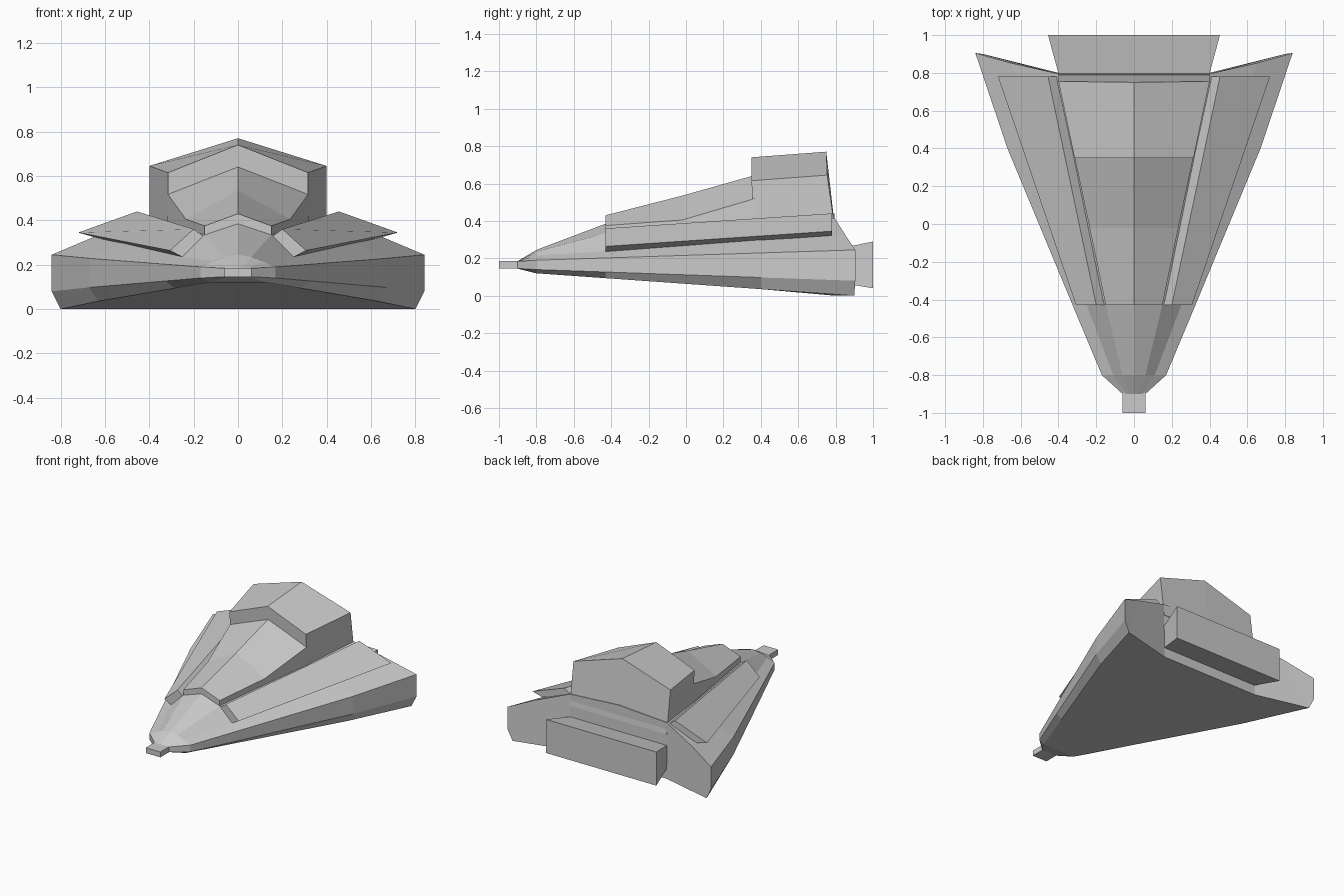
import bpy, bmesh

if "Cube" in bpy.data.objects:
    bpy.data.objects.remove(bpy.data.objects["Cube"])


def loft(name, sections, closed=False):
    """Skin half sections (lists of xyz, even count), cap the ends, mirror across x = 0."""
    bm = bmesh.new()
    rings = [[bm.verts.new(p) for p in s] for s in sections]
    n = len(rings[0])
    for a, b in zip(rings, rings[1:]):
        for i in range(n if closed else n - 1):
            j = (i + 1) % n
            bm.faces.new((a[i], a[j], b[j], b[i]))
    for r in (rings[0], rings[-1]):
        for i in range(n // 2 - 1):
            bm.faces.new((r[i], r[i + 1], r[n - 2 - i], r[n - 1 - i]))
    geom = bm.verts[:] + bm.edges[:] + bm.faces[:]
    bmesh.ops.mirror(bm, geom=geom, axis='X', merge_dist=0.0005)
    bmesh.ops.remove_doubles(bm, verts=bm.verts[:], dist=0.0005)
    bmesh.ops.recalc_face_normals(bm, faces=bm.faces[:])
    me = bpy.data.meshes.new(name)
    bm.to_mesh(me)
    bm.free()
    ob = bpy.data.objects.new(name, me)
    bpy.context.collection.objects.link(ob)
    return ob


def half_box(y, x, z0, z1):
    return [(0, y, z1), (x, y, z1), (x, y, z0), (0, y, z0)]


# Hull: y, crown z, inner (x, z), middle (x, z), outer x
def hull_section(y, crown, inner, mid, outer):
    t = (y + 0.8) / 1.7
    top, low, keel = 0.19 + 0.055 * t, 0.14 - 0.06 * t, 0.12 * (1 - t)
    kx = outer - 0.04
    return [(0, y, crown), (inner[0], y, inner[1]), (mid[0], y, mid[1]),
            (outer, y, top), (outer, y, low), (kx, y, keel),
            (kx / 2, y, keel), (0, y, keel)]


hull = [[(0, -.9, .185), (.02, -.9, .185), (.04, -.9, .185), (.06, -.9, .184),
         (.06, -.9, .146), (.05, -.9, .145), (.025, -.9, .145), (0, -.9, .145)],
        hull_section(-.8, .245, (.06, .235), (.11, .215), .17),
        hull_section(-.43, .385, (.15, .335), (.25, .237), .325),
        hull_section(.4, .42, (.32, .385), (.53, .295), .67),
        # swept-back tail corners
        [(0, .795, .44), (.4, .795, .415), (.65, .852, .325), (.84, .905, .245),
         (.84, .905, .08), (.8, .9, 0), (.4, .8, 0), (0, .8, 0)]]
loft("hull", hull)

# Raised spine over the front deck: y, ridge z, edge x, edge z, base z
spine = [(-.43, .43, .15, .375, .30), (-.02, .535, .235, .405, .32),
         (.37, .645, .318, .52, .34)]
loft("spine", [[(0, y, r), (x, y, e), (x, y, b), (0, y, b)] for y, r, x, e, b in spine])

# Tall rear superstructure with sloping tail face
loft("rear_tower", [
    [(0, .35, .74), (.315, .35, .615), (.315, .365, .35), (0, .365, .35)],
    [(0, .75, .77), (.4, .755, .645), (.4, .80, .33), (0, .80, .33)]])

# Overhanging armour panels on both shoulders
loft("shoulder_panel", [
    [(.2, -.43, .36), (.307, -.43, .264), (.25, -.43, .235), (.15, -.43, .325)],
    [(.455, .78, .44), (.72, .78, .345), (.64, .78, .322), (.4, .78, .40)]], closed=True)

# Flared engine block and nose block
loft("engine_block", [half_box(.76, .39, .08, .24), half_box(1, .455, .04, .29)])
loft("nose_block", [half_box(-1, .06, .145, .185), half_box(-.88, .06, .145, .185)])
